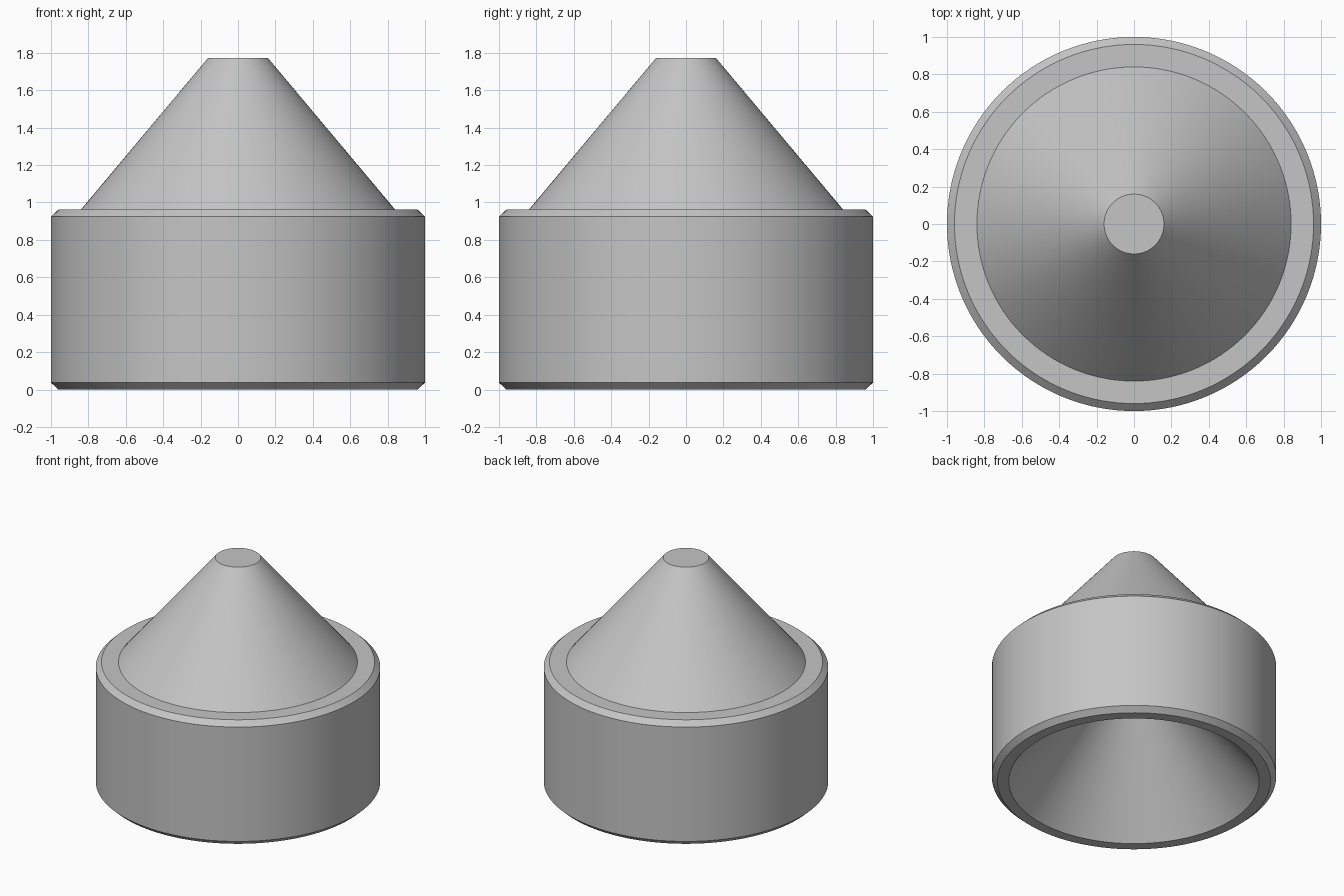
import bpy
import bmesh
import math

SEGMENTS = 128

cube = bpy.data.objects.get("Cube")
if cube:
    bpy.data.objects.remove(cube, do_unlink=True)

# Single grey plastic colour
grey = bpy.data.materials.new("light_grey")
grey.use_nodes = True
colour = (0.56, 0.56, 0.56, 1)
grey.diffuse_color = colour
grey.node_tree.nodes["Principled BSDF"].inputs["Base Color"].default_value = colour


def lathe(name, profile, material):
    """Spin a (radius, height) profile around z into a closed solid."""
    bm = bmesh.new()
    verts = [bm.verts.new((r, 0, z)) for r, z in profile]
    edges = [bm.edges.new(pair) for pair in zip(verts, verts[1:])]
    bmesh.ops.spin(bm, geom=verts + edges, cent=(0, 0, 0), axis=(0, 0, 1),
                   angle=math.tau, steps=SEGMENTS)
    bmesh.ops.remove_doubles(bm, verts=bm.verts, dist=0.0005)
    bmesh.ops.recalc_face_normals(bm, faces=bm.faces)
    mesh = bpy.data.meshes.new(name)
    bm.to_mesh(mesh)
    bm.free()
    mesh.materials.append(material)
    obj = bpy.data.objects.new(name, mesh)
    bpy.context.collection.objects.link(obj)
    bpy.ops.object.select_all(action="DESELECT")
    obj.select_set(True)
    bpy.context.view_layer.objects.active = obj
    bpy.ops.object.shade_smooth_by_angle(angle=math.radians(25))
    return obj


# Chamfered drum with a cone on top and a matching conical socket beneath
socket = [(0, 0.81), (0.2, 0.81), (0.88, 0)]
drum = [(0.96, 0), (1, 0.037), (1, 0.924), (0.96, 0.962)]
cone = [(0.84, 0.962), (0.16, 1.773), (0, 1.773)]
lathe("stacking_cone_body", socket + drum + cone, grey)
